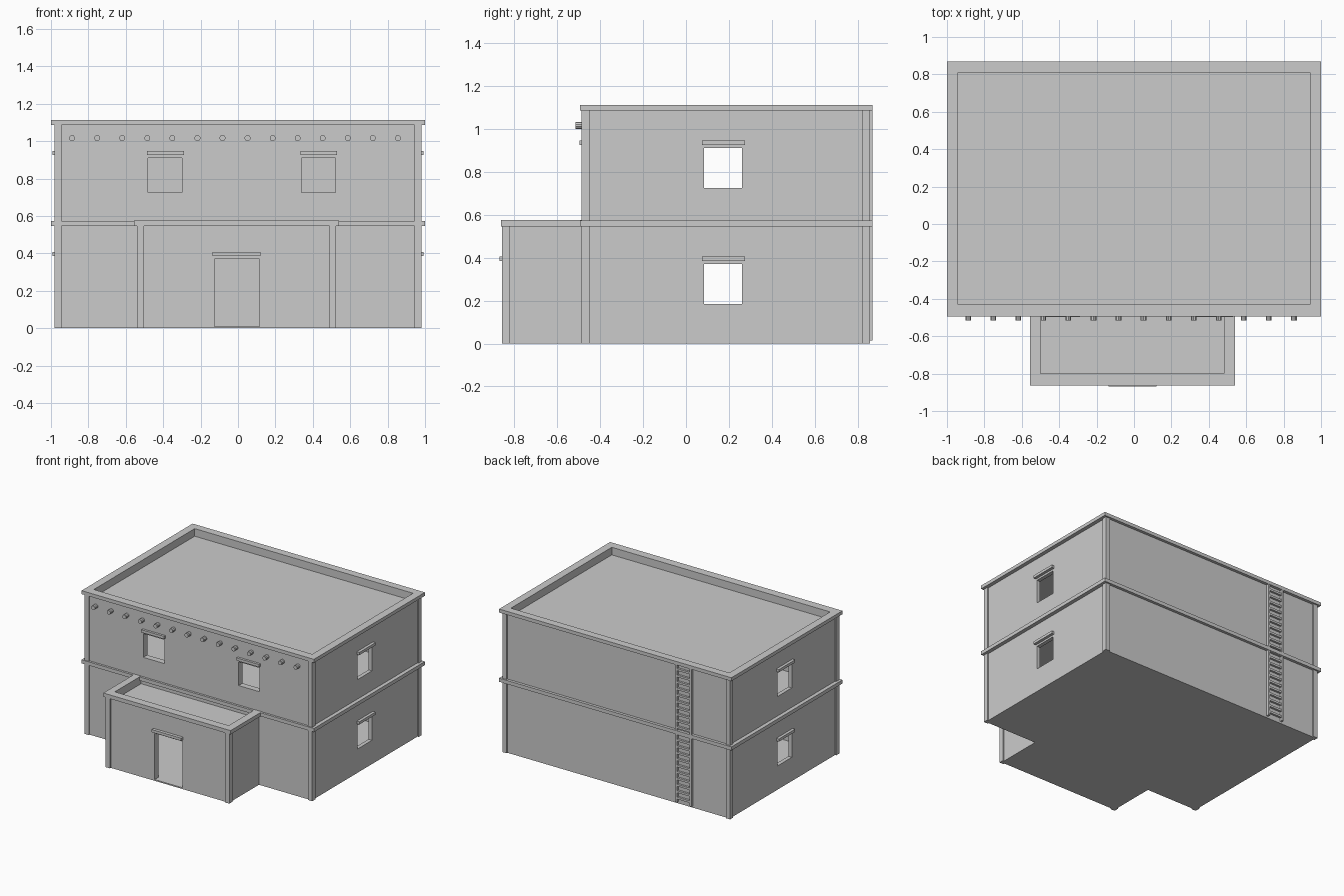
import bpy, math

if "Cube" in bpy.data.objects:
    bpy.data.objects.remove(bpy.data.objects["Cube"])


def box(name, x, y, z):
    """Box from (min, max) ranges."""
    v = [(a, b, c) for a in x for b in y for c in z]
    f = [(0, 1, 3, 2), (4, 6, 7, 5), (0, 4, 5, 1), (2, 3, 7, 6), (0, 2, 6, 4), (1, 5, 7, 3)]
    me = bpy.data.meshes.new(name)
    me.from_pydata(v, [], f)
    ob = bpy.data.objects.new(name, me)
    bpy.context.collection.objects.link(ob)
    return ob


def combine(ob, x, y, z, op='DIFFERENCE'):
    """Boolean a box into / out of an object and discard the box."""
    cutter = box("cutter", x, y, z)
    m = ob.modifiers.new("bool", 'BOOLEAN')
    m.operation, m.solver, m.object = op, 'EXACT', cutter
    bpy.context.view_layer.objects.active = ob
    bpy.ops.object.modifier_apply(modifier=m.name)
    bpy.data.objects.remove(cutter)


# Hollow two-storey body with porch
body = box("walls", (-.97, .97), (-.478, .848), (0, 1.086))
combine(body, (-.53, .515), (-.846, -.45), (0, .546), 'UNION')
for cut in [
    ((-.94, .94), (-.43, .81), (.01, .52)),      # ground floor room
    ((-.94, .94), (-.43, .81), (.55, 1.03)),     # upper room
    ((-.50, .48), (-.80, -.40), (.01, .495)),    # porch room
    ((-.94, .94), (-.43, .81), (1.053, 1.2)),    # main roof recess
    ((-.50, .48), (-.80, -.478), (.515, .60)),   # porch roof recess
    ((-.125, .115), (-.90, -.75), (.01, .37)),   # doorway
]:
    combine(body, *cut)

# Window openings with lintels
for x0 in (-.48, .34):
    combine(body, (x0, x0 + .18), (-.6, -.40), (.725, .91))
    box("front_lintel", (x0 - .006, x0 + .19), (-.496, -.47), (.925, .946))
for z0 in (.185, .725):
    for s in (-1, 1):
        combine(body, sorted((s * .9, s * 1.1)), (.085, .262), (z0, z0 + .185))
        box("side_lintel", sorted((s * .96, s * .992)), (.075, .275), (z0 + .2, z0 + .221))
box("door_lintel", (-.135, .12), (-.87, -.84), (.385, .406))

# Corner posts
for x in ((-.98, -.943), (.943, .98)):
    for y in ((-.488, -.447), (.821, .858)):
        box("corner_post", x, y, (0, 1.09))
for x in ((-.54, -.503), (.488, .525)):
    box("porch_post", x, (-.857, -.82), (0, .55))

# Parapet cap, storey band and porch cap
cap = box("parapet_cap", (-1, 1), (-.495, .87), (1.085, 1.112))
combine(cap, (-.94, .94), (-.43, .81), (1, 1.2))
band = box("storey_band", (-1, 1), (-.495, .87), (.546, .574))
combine(band, (-.95, .95), (-.46, .83), (.5, .6))
pcap = box("porch_cap", (-.555, .54), (-.863, -.47), (.545, .575))
combine(pcap, (-.50, .48), (-.80, -.40), (.5, .6))

# Projecting round beam ends
for i in range(14):
    bpy.ops.mesh.primitive_cylinder_add(vertices=10, radius=.016, depth=.05,
                                        location=(-.887 + i * .134, -.491, 1.016),
                                        rotation=(math.pi / 2, 0, 0))
    bpy.context.object.name = "beam_end"

# Ladder on the back wall
for x in (-.655, -.53):
    box("ladder_rail", (x, x + .015), (.845, .869), (.015, 1.086))
for i in range(21):
    z = .04 + i * .05
    box("ladder_rung", (-.645, -.525), (.85, .866), (z, z + .016))
